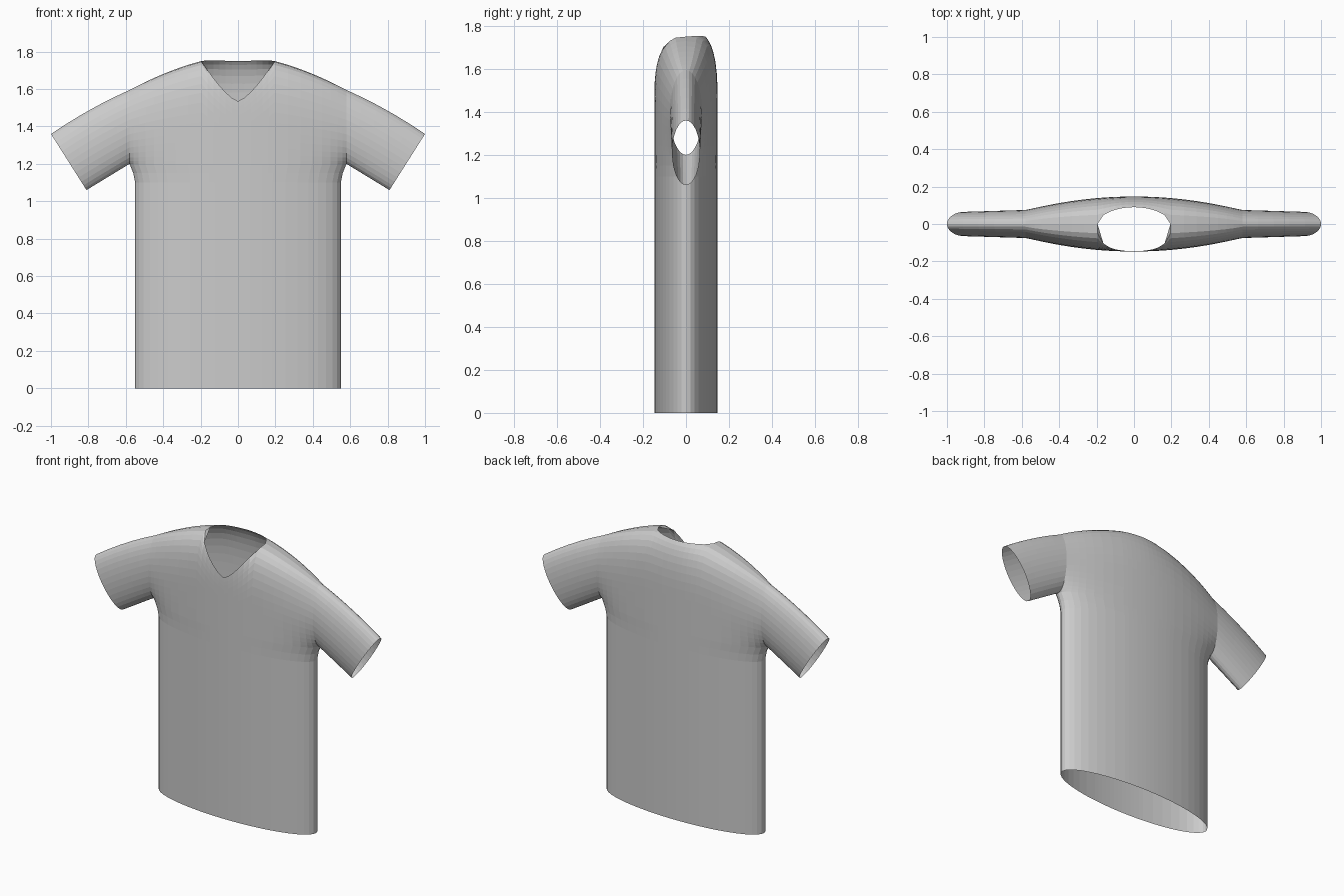
import bpy, bmesh, math

cube = bpy.data.objects.get("Cube")
if cube:
    bpy.data.objects.remove(cube, do_unlink=True)

fabric = bpy.data.materials.new("grey_fabric")
fabric.use_nodes = True
GREY = (0.6, 0.6, 0.6, 1)
fabric.diffuse_color = GREY
fabric.node_tree.nodes["Principled BSDF"].inputs["Base Color"].default_value = GREY

DEPTH = 0.147        # half depth of the torso
WAIST, CHEST = 0.55, 0.58  # half widths below and at the armholes
ARMPIT = 1.2
NECK = 0.195         # half width of the neck opening
ROUND = 0.35         # height over which the shoulders round over
ROWS = 16            # rows between armpit and shoulder ridge
SLEEVE_STEPS = 5


def ridge(x):
    """Height of the shoulder line."""
    return 1.78 - 0.03 * (abs(x) / NECK) ** 1.67


def neckline(x, side):
    """Upper limit of the front (-1) or back (1) sheet."""
    r = abs(x) / NECK
    if r > 0.999:
        return ridge(x)
    if side < 0:
        return 1.535 + (ridge(NECK) - 1.535) * r ** 1.4
    y = 0.09 * math.sqrt(1 - r * r) / DEPTH
    return ridge(x) - ROUND + ROUND * (1 - y ** 3) ** (1 / 3)


def depth(t, x, z):
    """Half depth of the torso above the armpit."""
    top = ridge(x)
    s = max(0, (z - top + ROUND) / ROUND)
    body = DEPTH * math.sin(t) * max(0, 1 - s ** 3) ** (1 / 3)
    u = min(1, (z - ARMPIT) / (top - ARMPIT))
    arm = 0.15 * math.sqrt(max(0, u * (1 - u))) * math.cos(t) ** 2
    return math.hypot(body, arm)


def fraction(i):
    return 0.5 - 0.5 * math.cos(math.pi * i / ROWS)


def column(t, side):
    """One strip of points from hem to shoulder or neckline."""
    c = math.cos(t)
    pts = [(WAIST * c, side * DEPTH * math.sin(t), z) for z in (0, 1.1)]
    pts.append((0.56 * c, side * DEPTH * math.sin(t), 1.15))
    x = CHEST * c
    for i in range(ROWS + 1):
        z = ARMPIT + (neckline(x, side) - ARMPIT) * fraction(i)
        pts.append((x, side * depth(t, x, z), z))
    return pts


def sleeve_ring(k, mirror, side):
    """Half ring of the sleeve, from armhole (k=0) to cuff (k=1)."""
    pts = []
    for i in range(ROWS + 1):
        u = fraction(i)
        x0, z0 = CHEST, ARMPIT + (ridge(CHEST) - ARMPIT) * u
        x1, z1 = 0.81 + 0.19 * u, 1.06 + 0.3 * u
        y = (0.15 + (0.13 - 0.15) * k) * math.sqrt(max(0, u * (1 - u)))
        bulge = 0.05 * k * (1 - k) * u
        pts.append((mirror * (x0 + (x1 - x0) * k), side * y,
                    z0 + (z1 - z0) * k + bulge))
    return pts


def add_sheet(bm, strips):
    """Join neighbouring strips of points with quads."""
    grid = [[bm.verts.new(p) for p in s] for s in strips]
    for a, b in zip(grid, grid[1:]):
        for i in range(len(a) - 1):
            bm.faces.new((a[i], b[i], b[i + 1], a[i + 1]))


# Column angles, with columns exactly at both ends of the neck opening
edge = math.acos(NECK / CHEST)
outer = [edge * i / 9 for i in range(9)]
middle = [edge + (math.pi - 2 * edge) * i / 12 for i in range(13)]
angles = outer + middle + [math.pi - t for t in reversed(outer)]

bm = bmesh.new()
for side in (-1, 1):
    # Torso sheet
    add_sheet(bm, [column(t, side) for t in angles])
    # Half of each sleeve
    for mirror in (-1, 1):
        add_sheet(bm, [sleeve_ring(k / SLEEVE_STEPS, mirror, side)
                       for k in range(SLEEVE_STEPS + 1)])

# Sew the sheets together along sides, shoulders and armholes
bmesh.ops.remove_doubles(bm, verts=bm.verts, dist=0.0008)
bmesh.ops.recalc_face_normals(bm, faces=bm.faces)
mesh = bpy.data.meshes.new("shirt")
bm.to_mesh(mesh)
bm.free()
mesh.materials.append(fabric)
shirt = bpy.data.objects.new("shirt", mesh)
bpy.context.collection.objects.link(shirt)
